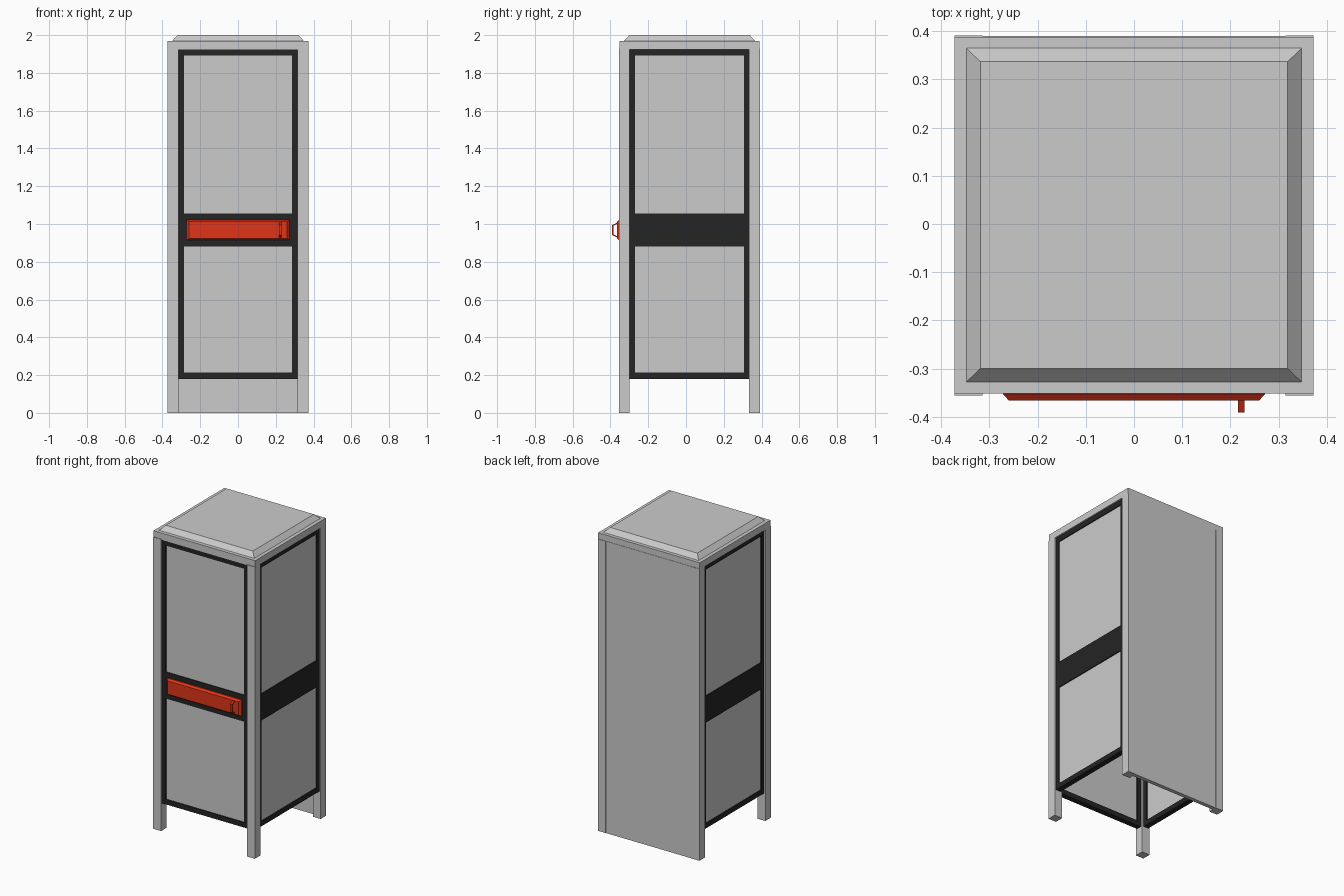
import bpy, bmesh

if "Cube" in bpy.data.objects:
    bpy.data.objects.remove(bpy.data.objects["Cube"])


def material(name, color):
    m = bpy.data.materials.new(name)
    m.diffuse_color = color
    m.use_nodes = True
    m.node_tree.nodes["Principled BSDF"].inputs["Base Color"].default_value = m.diffuse_color
    return m


BLACK = material("black_trim", (0.018, 0.018, 0.018, 1))
RED = material("red_panel", (0.75, 0.035, 0.01, 1))


def finish(name, bm, mat=None):
    bmesh.ops.recalc_face_normals(bm, faces=bm.faces)
    me = bpy.data.meshes.new(name)
    bm.to_mesh(me)
    bm.free()
    if mat:
        me.materials.append(mat)
    ob = bpy.data.objects.new(name, me)
    bpy.context.collection.objects.link(ob)
    return ob


def loft(bm, a, b):
    """Solid between two matching loops of points."""
    va, vb = [bm.verts.new(p) for p in a], [bm.verts.new(p) for p in b]
    bm.faces.new(va)
    bm.faces.new(vb)
    n = len(va)
    for i in range(n):
        j = (i + 1) % n
        bm.faces.new((va[i], va[j], vb[j], vb[i]))


def rect(x0, x1, y0, y1, z):
    return [(x0, y0, z), (x1, y0, z), (x1, y1, z), (x0, y1, z)]


def box(bm, x0, x1, y0, y1, z0, z1):
    loft(bm, rect(x0, x1, y0, y1, z0), rect(x0, x1, y0, y1, z1))


W, FRONT, BACK, POST = 0.372, -0.356, 0.391, 0.058
TOP = 1.93

# Corner posts
for side, s in (("left", -1), ("right", 1)):
    xa, xb = sorted((s * W, s * (W - POST)))
    for end, y0 in (("front", FRONT), ("back", BACK - POST)):
        bm = bmesh.new()
        box(bm, xa, xb, y0, y0 + POST, 0, TOP)
        finish(f"{end}_{side}_post", bm)

# Solid back panel
bm = bmesh.new()
box(bm, -W + POST, W - POST, BACK - 0.027, BACK - 0.001, 0, TOP)
finish("back_panel", bm)

# Roof slab and bevelled cap
bm = bmesh.new()
box(bm, -W, W, FRONT + 0.004, BACK - 0.003, TOP - 0.005, 1.97)
finish("roof_slab", bm)
bm = bmesh.new()
loft(bm, rect(-0.348, 0.348, -0.328, 0.365, 1.97), rect(-0.319, 0.319, -0.3, 0.337, 2.0))
finish("roof_cap", bm)


# Framed walls: u runs along the wall, d is the depth range
def wall(name, u0, u1, d0, d1, pane, place):
    border = 0.027
    bm = bmesh.new()
    box(bm, *place(u0, u0 + border, d0, d1), 0.18, 1.925)
    box(bm, *place(u1 - border, u1, d0, d1), 0.18, 1.925)
    for z0, z1 in ((0.18, 0.213), (0.88, 1.055), (1.892, 1.925)):
        box(bm, *place(u0 + border, u1 - border, d0, d1), z0, z1)
    finish(name + "_frame", bm, BLACK)
    for part, z0, z1 in (("lower", 0.213, 0.88), ("upper", 1.055, 1.892)):
        bm = bmesh.new()
        box(bm, *place(u0 + border, u1 - border, *pane), z0, z1)
        finish(f"{name}_{part}_pane", bm)


f = FRONT + 0.01
wall("front", -W + POST, W - POST, f, f + 0.036, (f + 0.006, f + 0.028),
     lambda u0, u1, a, b: (u0, u1, a, b))
for side, s in (("left", -1), ("right", 1)):
    d = W - 0.01
    wall(side, FRONT + POST, BACK - POST, d - 0.036, d, (d - 0.028, d - 0.006),
         lambda u0, u1, a, b: (*sorted((s * a, s * b)), u0, u1))

# Red door plate with bevelled front
bm = bmesh.new()
back, mid, fr = ([(x * sx, y, 0.968 + h * sz) for sx, sz in ((-1, -1), (1, -1), (1, 1), (-1, 1))]
                 for x, y, h in ((0.272, f, 0.054), (0.272, -0.353, 0.054), (0.26, -0.366, 0.044)))
loft(bm, back, mid)
loft(bm, mid, fr)
bmesh.ops.remove_doubles(bm, verts=bm.verts, dist=1e-5)
inner = [fc for fc in bm.faces if abs(fc.calc_center_median().y + 0.353) < 1e-4
         and all(abs(v.co.y + 0.353) < 1e-4 for v in fc.verts)]
bmesh.ops.delete(bm, geom=inner, context='FACES_ONLY')
finish("door_plate", bm, RED)

# Bracket-shaped pull handle
profile = [(-0.364, 0.928), (-0.391, 0.942), (-0.391, 0.994), (-0.364, 1.008),
           (-0.364, 1.001), (-0.385, 0.99), (-0.385, 0.946), (-0.364, 0.935)]
bm = bmesh.new()
loft(bm, [(0.216, y, z) for y, z in profile], [(0.229, y, z) for y, z in profile])
finish("pull_handle", bm, RED)
